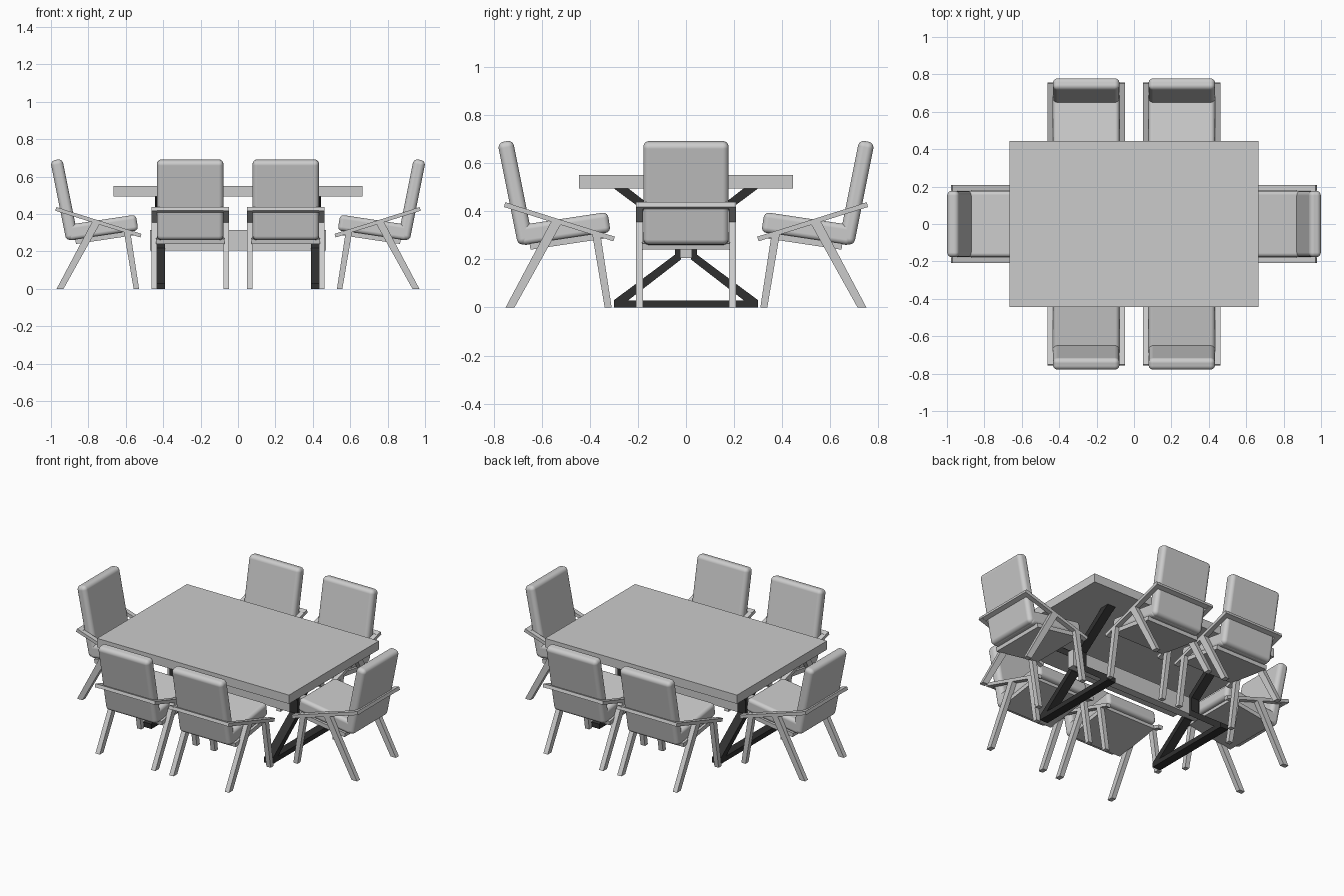
import bpy, bmesh
from math import radians, atan, pi
from mathutils import Matrix, Vector

if "Cube" in bpy.data.objects:
    bpy.data.objects.remove(bpy.data.objects["Cube"])

dark = bpy.data.materials.new("dark_metal")
dark.diffuse_color = (0.03, 0.03, 0.03, 1)
dark.use_nodes = True
dark.node_tree.nodes["Principled BSDF"].inputs["Base Color"].default_value = dark.diffuse_color


def finish(name, bm, matrix=Matrix(), mat=None):
    bmesh.ops.recalc_face_normals(bm, faces=bm.faces)
    me = bpy.data.meshes.new(name)
    bm.to_mesh(me)
    bm.free()
    ob = bpy.data.objects.new(name, me)
    bpy.context.collection.objects.link(ob)
    ob.matrix_world = matrix
    if mat:
        me.materials.append(mat)
    return ob


def box(name, center, size, tilt=0, matrix=Matrix(), bevel=0, mat=None):
    """Box tilted about x; optional soft rounded edges."""
    bm = bmesh.new()
    bmesh.ops.create_cube(bm, size=1)
    bmesh.ops.scale(bm, vec=size, verts=bm.verts)
    bm.transform(Matrix.Translation(center) @ Matrix.Rotation(tilt, 4, 'X'))
    ob = finish(name, bm, matrix, mat)
    if bevel:
        for p in ob.data.polygons:
            p.use_smooth = True
        m = ob.modifiers.new("round", 'BEVEL')
        m.width = bevel
        m.segments = 5
        m.harden_normals = True
    return ob


def prism(name, profile, x0, x1, matrix=Matrix(), mat=None):
    """Extrude a (y, z) profile from x0 to x1."""
    bm = bmesh.new()
    f = bm.faces.new([bm.verts.new((x0, y, z)) for y, z in profile])
    r = bmesh.ops.extrude_face_region(bm, geom=[f])
    vs = [v for v in r["geom"] if isinstance(v, bmesh.types.BMVert)]
    bmesh.ops.translate(bm, verts=vs, vec=(x1 - x0, 0, 0))
    return finish(name, bm, matrix, mat)


# Table top and stretcher
box("table_top", (0, 0, 0.5225), (1.33, 0.89, 0.055))
box("table_stretcher", (0, 0, 0.26), (0.94, 0.05, 0.108))

# Dark trestle legs: floor bar plus two bent struts each
strut = [(0.30, 0.0), (0.30, 0.03), (0.045, 0.22), (0.045, 0.305), (0.30, 0.495),
         (0.24, 0.495), (0.02, 0.325), (0.02, 0.2), (0.24, 0.03), (0.24, 0.0)]
for side in (-1, 1):
    xa, xb = side * 0.39, side * 0.445
    box("table_floor_bar", (side * 0.4175, 0, 0.015), (0.055, 0.60, 0.03), mat=dark)
    for s in (-1, 1):
        prism("table_strut", [(s * y, z) for y, z in strut], xa, xb, mat=dark)


# Chair: local y runs from the back of the chair towards the table
def chair(x, y, turn):
    M = Matrix.Translation((x, y, 0)) @ Matrix.Rotation(turn, 4, 'Z')
    seat_tilt = atan(0.15)
    box("chair_back", (0, 0.071, 0.477), (0.355, 0.065, 0.435), atan(0.2), M, 0.025)
    box("chair_seat", (0, 0.275, 0.327), (0.355, 0.375, 0.085), seat_tilt, M, 0.022)
    box("chair_seat_base", (0, 0.285, 0.276), (0.365, 0.31, 0.026), seat_tilt, M)
    arm_tilt = -atan(0.313)
    box("chair_back_rail", (0, 0.041, 0.4235), (0.415, 0.03, 0.02), arm_tilt, M)
    for s in (-1, 1):
        a, b = s * 0.178, s * 0.2075
        box("chair_arm", (s * 0.19275, 0.2535, 0.356), (0.0295, 0.477, 0.02), arm_tilt, M)
        prism("chair_rear_leg", [(0.03, 0), (0.067, 0), (0.262, 0.35), (0.222, 0.362)], a, b, M)
        prism("chair_front_leg", [(0.442, 0), (0.471, 0), (0.425, 0.30), (0.389, 0.312)], a, b, M)


for cx in (-0.2555, 0.2555):
    chair(cx, -0.78, 0)
    chair(cx, 0.78, pi)
chair(-1, 0, -pi / 2)
chair(1, 0, pi / 2)
